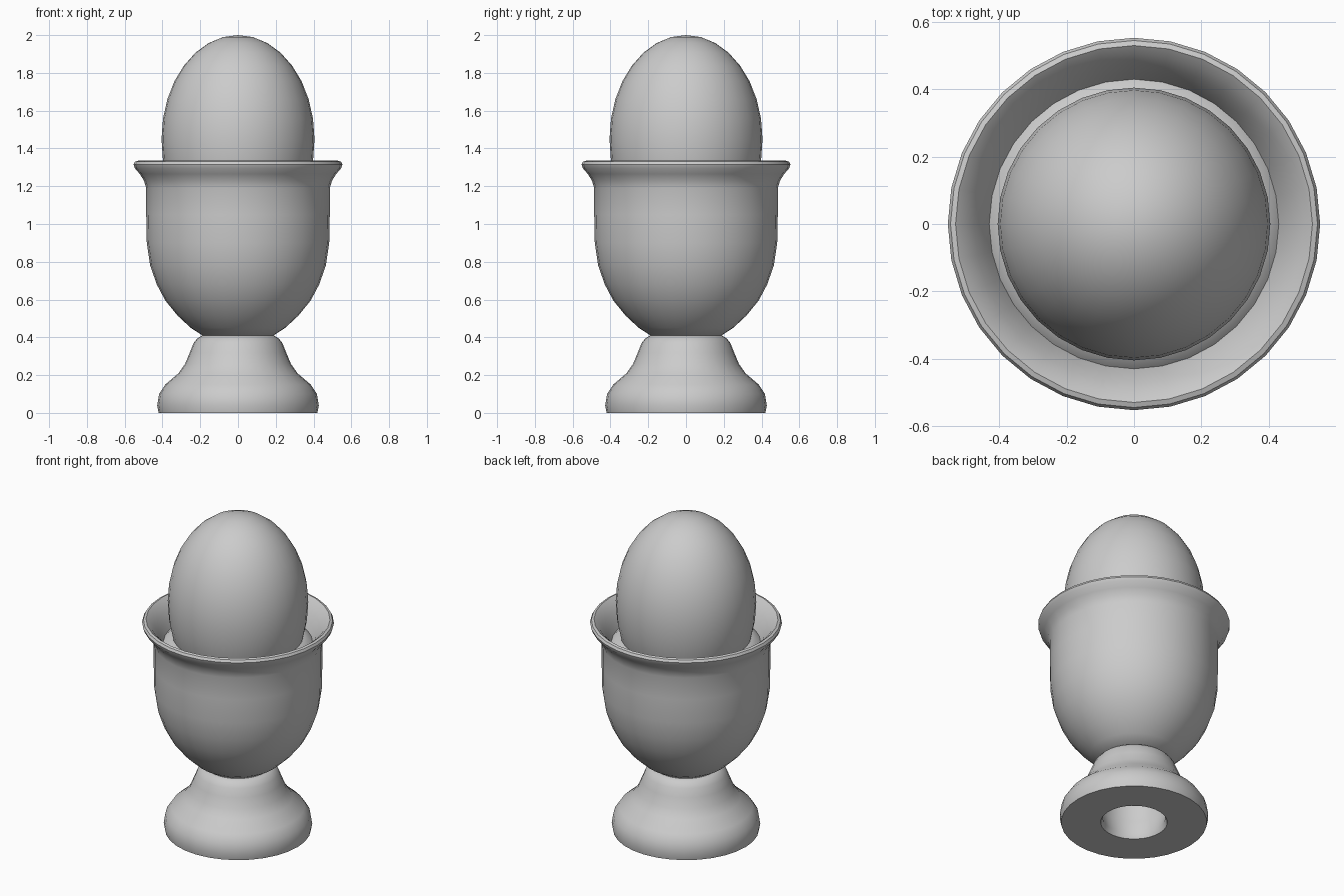
import bpy, math

cube = bpy.data.objects.get("Cube")
if cube:
    bpy.data.objects.remove(cube, do_unlink=True)

grey = bpy.data.materials.new("plain_grey")
grey.use_nodes = True
colour = (0.6, 0.6, 0.6, 1)
grey.diffuse_color = colour
grey.node_tree.nodes["Principled BSDF"].inputs["Base Color"].default_value = colour

SIDES = 32


def lathe(name, profile):
    """Spin (radius, height) points round z; a radius of 0 makes a pole."""
    verts, faces, rings = [], [], []
    for r, z in profile:
        start = len(verts)
        count = SIDES if r > 0 else 1
        for i in range(count):
            a = 2 * math.pi * i / SIDES
            verts.append((r * math.cos(a), r * math.sin(a), z))
        rings.append([start + i % count for i in range(SIDES)])
    for low, high in zip(rings, rings[1:]):
        for i in range(SIDES):
            j = (i + 1) % SIDES
            loop = [low[i], low[j], high[j], high[i]]
            faces.append(list(dict.fromkeys(loop)))
    mesh = bpy.data.meshes.new(name)
    mesh.from_pydata(verts, [], faces)
    mesh.materials.append(grey)
    obj = bpy.data.objects.new(name, mesh)
    bpy.context.collection.objects.link(obj)
    bpy.ops.object.select_all(action="DESELECT")
    obj.select_set(True)
    bpy.context.view_layer.objects.active = obj
    bpy.ops.object.shade_smooth_by_angle(angle=math.radians(42))
    return obj


# Foot: hollow underside, flat bottom ring, rounded flange and neck
lathe("foot", [
    (0, 0.38), (0.16, 0.37), (0.2, 0.25), (0.2, 0.12), (0.18, 0.03), (0.192, 0),
    (0.42, 0), (0.428, 0.04), (0.418, 0.1), (0.385, 0.15), (0.315, 0.21),
    (0.28, 0.26), (0.255, 0.32), (0.235, 0.37), (0.215, 0.395), (0.19, 0.41), (0, 0.41)])

# Bowl: outside wall, flared rolled lip, inside wall and raised seat under the egg
lathe("bowl", [
    (0, 0.4), (0.18, 0.405), (0.25, 0.45), (0.32, 0.515), (0.385, 0.595),
    (0.43, 0.68), (0.465, 0.78), (0.483, 0.9), (0.486, 1.05), (0.486, 1.19),
    (0.498, 1.23), (0.52, 1.265), (0.546, 1.295), (0.553, 1.315), (0.545, 1.33),
    (0.53, 1.335), (0.505, 1.315), (0.475, 1.275), (0.45, 1.235), (0.43, 1.19),
    (0.405, 1.215), (0.37, 1.23), (0, 1.23)])

# Egg: two half ellipses, longer towards the top
egg = []
STEPS = 16
for k in range(STEPS + 1):
    t = math.pi * (k / STEPS - 0.5)
    r = 0.405 * math.cos(t) if 0 < k < STEPS else 0
    egg.append((r, 1.45 + (0.55 if t > 0 else 0.6) * math.sin(t)))
lathe("egg", egg)
